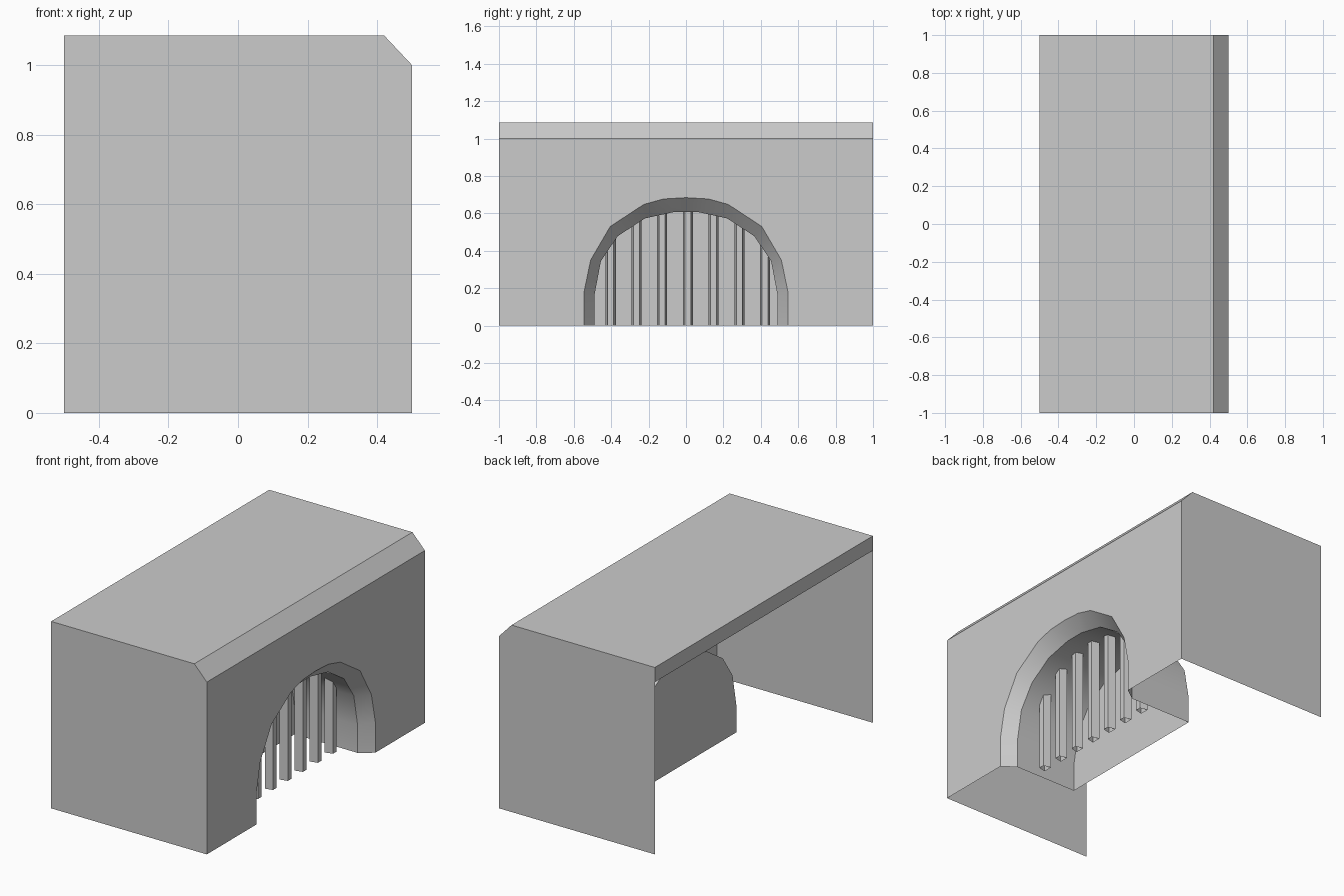
import bpy
import math

if "Cube" in bpy.data.objects:
    bpy.data.objects.remove(bpy.data.objects["Cube"], do_unlink=True)

grey = bpy.data.materials.new("plain_grey")
grey.use_nodes = True
grey.diffuse_color = (0.6, 0.6, 0.6, 1)
grey.node_tree.nodes["Principled BSDF"].inputs["Base Color"].default_value = (0.6, 0.6, 0.6, 1)


def make(name, verts, faces):
    mesh = bpy.data.meshes.new(name)
    mesh.from_pydata(verts, [], faces)
    mesh.materials.append(grey)
    obj = bpy.data.objects.new(name, mesh)
    bpy.context.collection.objects.link(obj)
    return obj


def mirrored(half):
    """Complete a half arch (foot to crown) into a full one."""
    return [(-y, z) for y, z in half] + [(y, z) for y, z in reversed(half[:-1])]


def strip(n, first, second):
    """Quads between two rows of n vertices."""
    return [(first + i, second + i, second + i + 1, first + i + 1) for i in range(n - 1)]


BACK, FRONT, TOP, EAVE, CHAMFER = -0.5, 0.5, 1.085, 1.0, 0.42
MOUTH, THROAT, TUNNEL_END = FRONT, 0.425, 0.02

outer = mirrored([(0.545, 0), (0.545, 0.18), (0.51, 0.35), (0.405, 0.53),
                  (0.225, 0.648), (0.12, 0.677), (0, 0.684)])
inner = mirrored([(0.49, 0), (0.49, 0.16), (0.455, 0.345), (0.365, 0.478),
                  (0.22, 0.573), (0.06, 0.608), (0, 0.608)])
n = len(outer)

# Roof with front chamfer and short back lip
roof = [(BACK, EAVE), (BACK, TOP), (CHAMFER, TOP), (FRONT, EAVE)]
make("roof", [(x, y, z) for y in (1, -1) for x, z in roof],
     strip(len(roof), 0, len(roof)))
roof_mesh = bpy.data.objects["roof"].data
roof_mesh.flip_normals()

# End walls
end = [(BACK, 0), (FRONT, 0), (FRONT, EAVE), (CHAMFER, TOP), (BACK, TOP)]
for name, y in (("end_wall_right", -1), ("end_wall_left", 1)):
    order = range(len(end)) if y < 0 else reversed(range(len(end)))
    make(name, [(x, y, z) for x, z in end], [tuple(order)])

# Wall with arched opening
outline = [(-1, 0)] + outer + [(1, 0), (1, EAVE), (-1, EAVE)]
make("arched_wall", [(FRONT, y, z) for y, z in outline], [tuple(range(len(outline)))])

# Splayed arch rim, tunnel and its closed end
verts = [(MOUTH, y, z) for y, z in outer]
verts += [(x, y, z) for x in (THROAT, TUNNEL_END) for y, z in inner]
faces = strip(n, 0, n) + strip(n, n, 2 * n) + [tuple(reversed(range(2 * n, 3 * n)))]
tunnel = make("arch_tunnel", verts, faces)
bpy.ops.object.select_all(action='DESELECT')
tunnel.select_set(True)
bpy.context.view_layer.objects.active = tunnel
bpy.ops.object.shade_smooth_by_angle(angle=math.radians(30))


def ceiling(y):
    """Height of the tunnel ceiling at y."""
    for (y0, z0), (y1, z1) in zip(inner, inner[1:]):
        if y0 < y1 and y0 <= y <= y1:
            return z0 + (z1 - z0) * (y - y0) / (y1 - y0)
    return 0


# Grille bars, narrower at the front, trimmed to the ceiling
section = [(0.28, -0.027), (0.325, -0.016), (0.325, 0.016), (0.28, 0.027)]
for i in range(7):
    centre = 0.01 + 0.1375 * (i - 3)
    feet = [(x, centre + dy, 0) for x, dy in section]
    tops = [(x, y, ceiling(y)) for x, y, _ in feet]
    sides = [(k, (k + 1) % 4, 4 + (k + 1) % 4, 4 + k) for k in range(4)]
    make(f"grille_bar_{i + 1}", feet + tops, sides)
